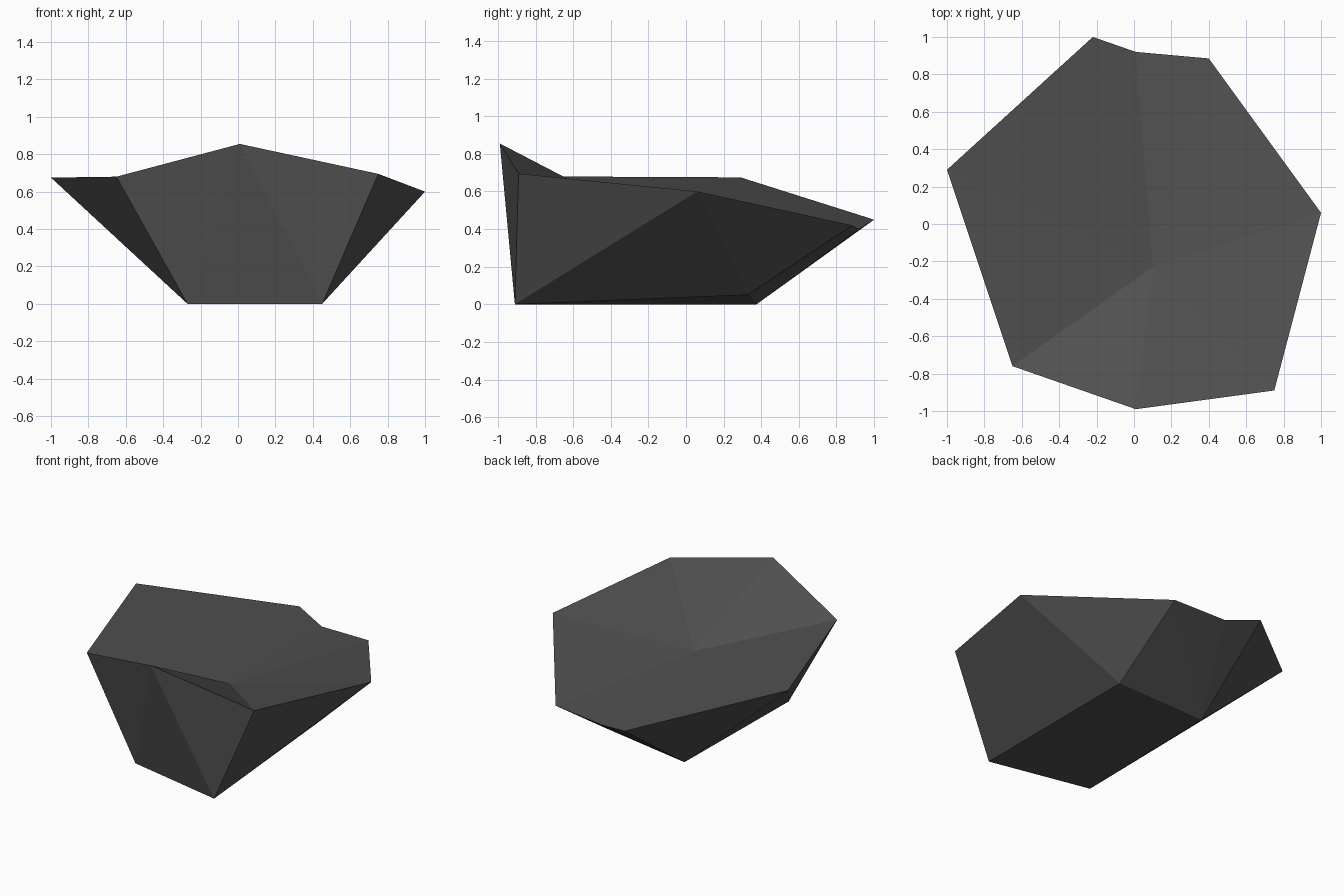
import bpy, bmesh

if "Cube" in bpy.data.objects:
    bpy.data.objects.remove(bpy.data.objects["Cube"])

# One dark stone colour
stone = bpy.data.materials.new("dark_grey_stone")
stone.diffuse_color = (0.08, 0.08, 0.08, 1)
stone.use_nodes = True
stone.node_tree.nodes["Principled BSDF"].inputs["Base Color"].default_value = stone.diffuse_color

bm = bmesh.new()
# Wide upper rim, counter-clockwise seen from above, starting at the front
rim = [bm.verts.new(p) for p in (
    (0.01, -0.99, 0.855), (0.75, -0.89, 0.695), (1.0, 0.06, 0.60), (0.40, 0.885, 0.42),
    (0.01, 0.92, 0.40), (-0.22, 1.0, 0.45), (-1.0, 0.29, 0.675), (-0.65, -0.76, 0.68))]
# Small foot: front left, front right, back right, back left
foot = [bm.verts.new(p) for p in (
    (-0.27, -0.76, 0), (0.45, -0.91, 0), (0.395, 0.33, 0.05), (-0.25, 0.375, 0))]
# Dished top: fan around a low hub
hub = bm.verts.new((0.10, -0.23, 0.46))
for i, v in enumerate(rim):
    bm.faces.new((v, rim[(i + 1) % 8], hub))

# Sides: each foot corner fans to a run of rim corners, then links to the next foot corner
fans = [(6, 7, 8), (8, 9, 10), (10, 11), (11, 12, 13, 14)]
for k, run in enumerate(fans):
    for a, b in zip(run, run[1:]):
        bm.faces.new((foot[k], rim[b % 8], rim[a % 8]))
    bm.faces.new((foot[k], foot[(k + 1) % 4], rim[run[-1] % 8]))

# Underside
bm.faces.new((foot[0], foot[3], foot[2]))
bm.faces.new((foot[0], foot[2], foot[1]))
bmesh.ops.recalc_face_normals(bm, faces=bm.faces[:])

mesh = bpy.data.meshes.new("rock")
bm.to_mesh(mesh)
bm.free()
mesh.materials.append(stone)
bpy.context.collection.objects.link(bpy.data.objects.new("rock", mesh))
